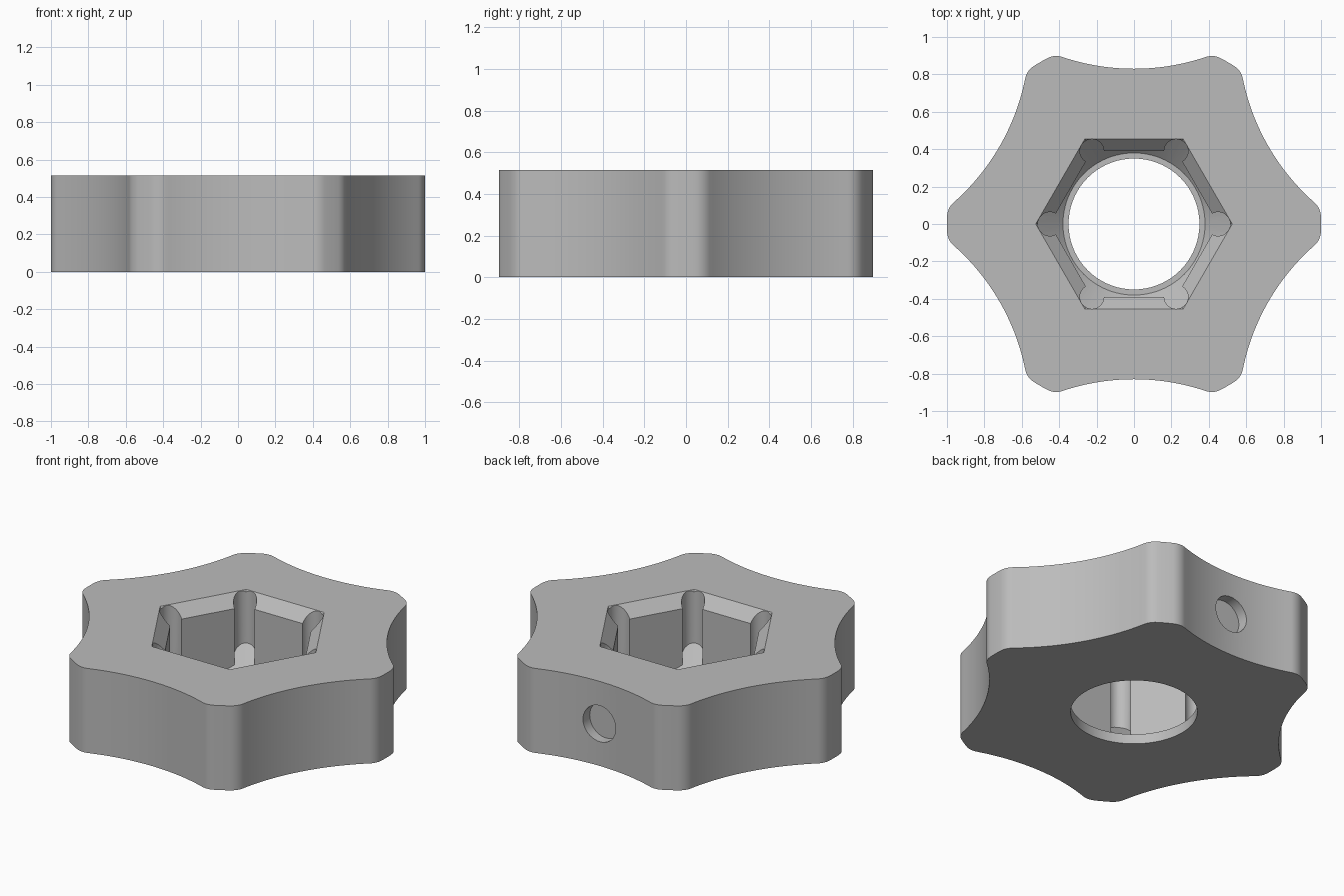
import bpy, bmesh
from math import sin, cos, acos, atan2, pi, radians

if "Cube" in bpy.data.objects:
    bpy.data.objects.remove(bpy.data.objects["Cube"])

HEIGHT = 0.515
SIDES = 6

grey = bpy.data.materials.new("plain_grey")
grey.use_nodes = True
GREY = (0.5, 0.5, 0.5, 1)
grey.diffuse_color = GREY
grey.node_tree.nodes["Principled BSDF"].inputs["Base Color"].default_value = GREY


def arc(cx, cy, r, a0, a1, n):
    """Points along an arc, both ends included."""
    return [(cx + r * cos(a0 + (a1 - a0) * i / n), cy + r * sin(a0 + (a1 - a0) * i / n))
            for i in range(n + 1)]


def circle(r, n=72, cx=0, cy=0):
    return arc(cx, cy, r, 0, 2 * pi, n)[:-1]


def hexagon(apothem):
    return circle(apothem / cos(pi / SIDES), SIDES)


def loft(name, *rings):
    """Closed solid skinned through (outline, z) rings."""
    bm = bmesh.new()
    loops = [[bm.verts.new((x, y, z)) for x, y in pts] for pts, z in rings]
    for low, high in zip(loops, loops[1:]):
        for i in range(len(low)):
            j = (i + 1) % len(low)
            bm.faces.new((low[i], low[j], high[j], high[i]))
    bm.faces.new(loops[0][::-1])
    bm.faces.new(loops[-1])
    mesh = bpy.data.meshes.new(name)
    bm.to_mesh(mesh)
    bm.free()
    mesh.materials.append(grey)
    obj = bpy.data.objects.new(name, mesh)
    bpy.context.collection.objects.link(obj)
    return obj


def combine(target, tool, operation):
    """Apply a boolean and discard the tool."""
    mod = target.modifiers.new("cut", "BOOLEAN")
    mod.operation, mod.object, mod.solver = operation, tool, "EXACT"
    bpy.context.view_layer.objects.active = target
    bpy.ops.object.modifier_apply(modifier=mod.name)
    bpy.data.objects.remove(tool)


def knob_outline(waist=0.83, hollow=1.2, fillet=0.1):
    """Six lobes on a unit circle, joined by hollow flanks with tangent fillets."""
    dist = waist + hollow
    fc = 1 - fillet
    a = acos((fc ** 2 + dist ** 2 - (hollow + fillet) ** 2) / (2 * fc * dist))
    fx, fy = fc * cos(a), fc * sin(a)
    b = atan2(fy, dist - fx)          # half angle of the hollow arc
    # one sector, with the flank's middle on the +x axis
    flank = arc(dist, 0, hollow, pi + b, pi - b, 28)
    corner = arc(fx, fy, fillet, -b, a, 8)
    tip = arc(0, 0, 1, a, 2 * pi / SIDES - a, 4)
    next_corner = [(x, -y) for x, y in reversed(corner)]
    sector = next_corner[:-1] + flank + corner[1:] + tip[1:-1]
    pts = []
    for k in range(SIDES):
        t = pi / SIDES + k * 2 * pi / SIDES
        pts += [(x * cos(t) - y * sin(t), x * sin(t) + y * cos(t)) for x, y in sector]
    return pts


# Lobed body
outline = knob_outline()
body = loft("lobed_knob", (outline, 0), (outline, HEIGHT))

# Hexagonal pocket with a flared mouth and round corner reliefs
pocket = loft("pocket_cutter", (hexagon(0.39), 0.02), (hexagon(0.39), 0.445),
              (hexagon(0.455), HEIGHT), (hexagon(0.525), 0.59))
for k in range(SIDES):
    a = k * 2 * pi / SIDES
    relief = circle(0.064, 28, 0.45 * cos(a), 0.45 * sin(a))
    combine(pocket, loft("relief_cutter", (relief, 0.01), (relief, 0.57)), "UNION")

# Conical pocket floor with a flat ledge around the bore
floor = loft("floor_cutter", (circle(0.38), 0.06), (circle(0.7), 0.38), (circle(0.7), 0.7))
combine(pocket, floor, "INTERSECT")
combine(body, pocket, "DIFFERENCE")

# Through bore
combine(body, loft("bore_cutter", (circle(0.35), -0.1), (circle(0.35), 0.3)), "DIFFERENCE")

# Shallow round recess in the back flank
recess = loft("recess_cutter", (circle(0.11, 40), 0), (circle(0.11, 40), 0.3))
recess.rotation_euler = (radians(-90), 0, 0)
recess.location = (0, 0.77, HEIGHT / 2)
bpy.context.view_layer.update()
combine(body, recess, "DIFFERENCE")

# Smooth curved walls, crisp edges
bpy.ops.object.select_all(action="DESELECT")
body.select_set(True)
bpy.context.view_layer.objects.active = body
bpy.ops.object.shade_smooth_by_angle(angle=radians(25))
